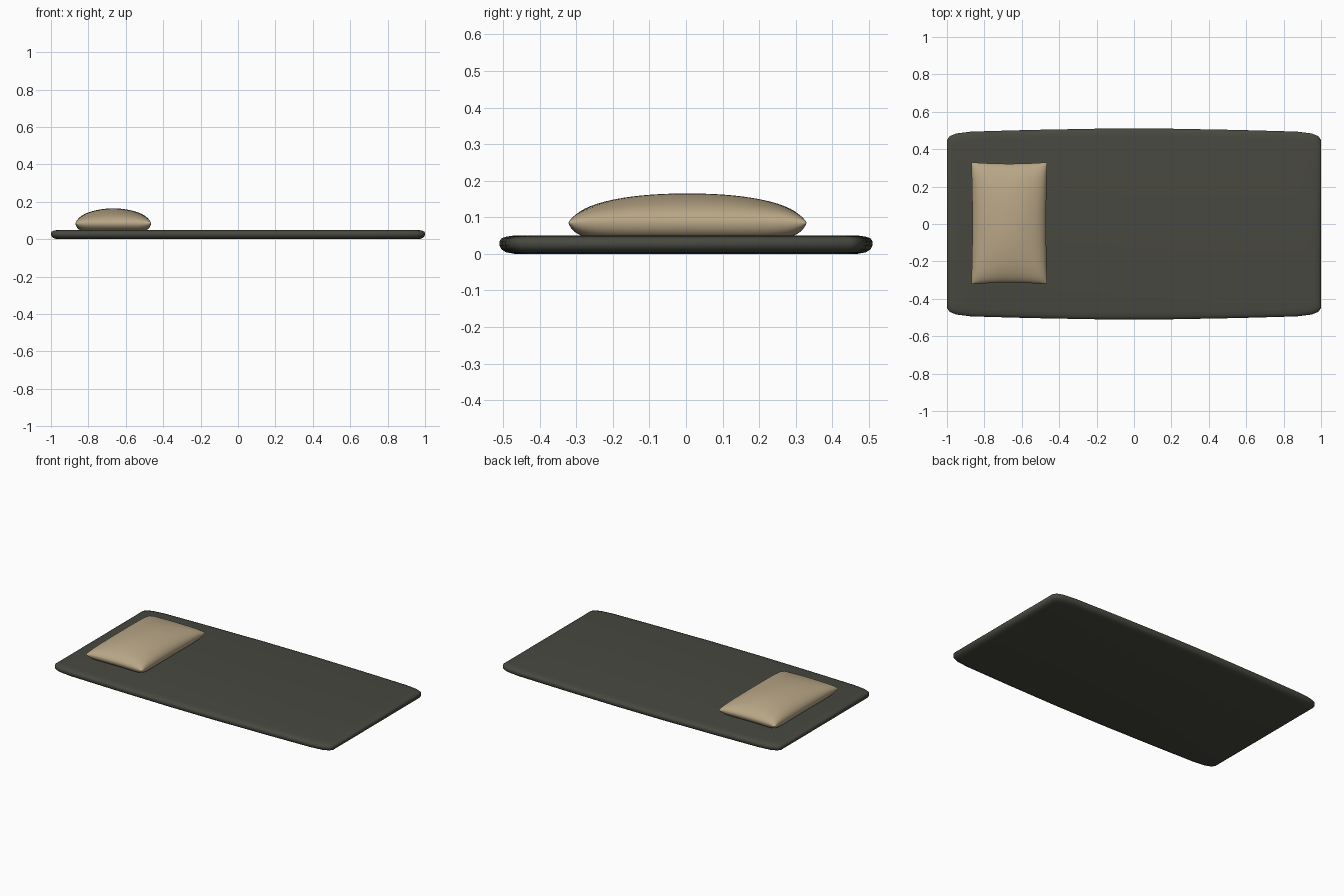
import bpy, bmesh, math

if "Cube" in bpy.data.objects:
    bpy.data.objects.remove(bpy.data.objects["Cube"])


def finish(bm, name, color, angle):
    bmesh.ops.recalc_face_normals(bm, faces=bm.faces)
    me = bpy.data.meshes.new(name)
    bm.to_mesh(me)
    bm.free()
    ob = bpy.data.objects.new(name, me)
    bpy.context.collection.objects.link(ob)
    mat = bpy.data.materials.new(name + "_fabric")
    mat.diffuse_color = (*color, 1)
    mat.use_nodes = True
    mat.node_tree.nodes["Principled BSDF"].inputs["Base Color"].default_value = mat.diffuse_color
    me.materials.append(mat)
    bpy.ops.object.select_all(action='DESELECT')
    ob.select_set(True)
    bpy.context.view_layer.objects.active = ob
    bpy.ops.object.shade_smooth_by_angle(angle=math.radians(angle))
    return ob


# Mat: gently bowed outline, mirrored into four quadrants, with a rounded rim
quarter = [(1, .45), (.985, .47), (.95, .484), (.87, .494), (.55, .503), (.17, .51)]
half = quarter + [(-x, y) for x, y in reversed(quarter)]
outline = half + [(-x, -y) for x, y in half]
rim = [(.04, 0), (.018, .004), (.005, .012), (0, .022), (0, .034),
       (.005, .042), (.018, .047), (.04, .05)]
bm = bmesh.new()
rings = [[bm.verts.new((x * (1 - d), y * (1 - 2 * d), z)) for x, y in outline]
         for d, z in rim]
n = len(outline)
for a, b in zip(rings, rings[1:]):
    for i in range(n):
        j = (i + 1) % n
        bm.faces.new((a[i], a[j], b[j], b[i]))
bm.faces.new(rings[0])
bm.faces.new(rings[-1])
finish(bm, "mat", (.065, .065, .052), 50)

# Pillow: two domed sheets sharing a rim, with pinched corners
N = 32
CX, CY, HX, HY, RIM = -.667, .004, .203, .326, .085


def pillow_point(i, j, side):
    u, v = (-math.cos(math.pi * k / N) for k in (i, j))
    edge = math.sqrt(max(0, (1 - u ** 8) * (1 - v ** 8)))
    dome = (1 - u * u) * (1 - abs(v) ** 2.3)
    x = CX + u * (HX - .006 * (1 - v * v))
    y = CY + v * (HY - .008 * (1 - u * u))
    z = RIM + (.034 * edge + .046 * dome if side > 0 else -.048 * edge)
    return x, y, z


bm = bmesh.new()
for side in (1, -1):
    grid = [[bm.verts.new(pillow_point(i, j, side)) for j in range(N + 1)]
            for i in range(N + 1)]
    for i in range(N):
        for j in range(N):
            bm.faces.new((grid[i][j], grid[i + 1][j], grid[i + 1][j + 1], grid[i][j + 1]))
bmesh.ops.remove_doubles(bm, verts=bm.verts, dist=.00002)
finish(bm, "pillow", (.48, .38, .24), 80)
